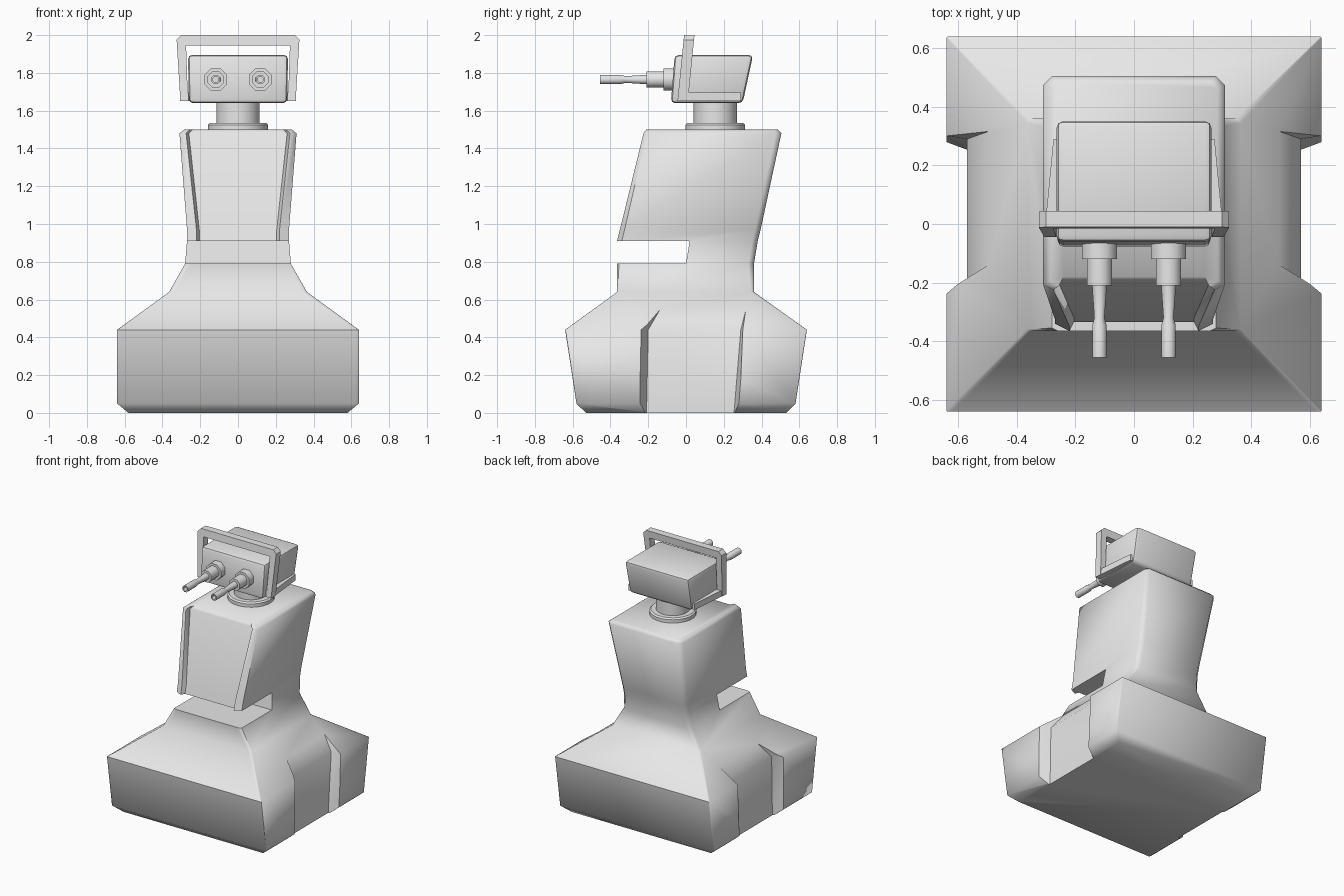
import bpy, bmesh
from math import radians, cos, sin, pi

cube = bpy.data.objects.get("Cube")
if cube:
    bpy.data.objects.remove(cube)

grey = bpy.data.materials.new("light grey")
grey.use_nodes = True
colour = (0.8, 0.8, 0.8, 1)
grey.diffuse_color = colour
grey.node_tree.nodes["Principled BSDF"].inputs["Base Color"].default_value = colour


def loft(name, rings):
    """Join equal closed rings of points into a capped solid."""
    bm = bmesh.new()
    loops = [[bm.verts.new(p) for p in ring] for ring in rings]
    n = len(loops[0])
    for a, b in zip(loops, loops[1:]):
        for i in range(n):
            j = (i + 1) % n
            bm.faces.new((a[i], a[j], b[j], b[i]))
    bm.faces.new(loops[0][::-1])
    bm.faces.new(loops[-1])
    bmesh.ops.recalc_face_normals(bm, faces=bm.faces)
    mesh = bpy.data.meshes.new(name)
    bm.to_mesh(mesh)
    bm.free()
    mesh.materials.append(grey)
    obj = bpy.data.objects.new(name, mesh)
    bpy.context.collection.objects.link(obj)
    return obj


def lathe(name, profile, sides, place):
    """Revolve (radius, height) pairs; place maps local points to the model."""
    turns = [2 * pi * (i + 0.5) / sides for i in range(sides)]
    return loft(name, [[place(r * cos(t), r * sin(t), h) for t in turns] for r, h in profile])


def rect(x0, x1, y0, y1, z):
    return [(x0, y0, z), (x1, y0, z), (x1, y1, z), (x0, y1, z)]


def select(obj):
    bpy.ops.object.select_all(action='DESELECT')
    obj.select_set(True)
    bpy.context.view_layer.objects.active = obj


def shade(obj, angle):
    select(obj)
    bpy.ops.object.shade_smooth_by_angle(angle=radians(angle))


def cut(obj, cutter):
    mod = obj.modifiers.new("cut", 'BOOLEAN')
    mod.operation = 'DIFFERENCE'
    mod.solver = 'EXACT'
    mod.object = cutter
    select(obj)
    bpy.ops.object.modifier_apply(modifier=mod.name)
    bpy.data.objects.remove(cutter)


def section(z, x, front, back, flange, recess, corner):
    """Body outline with chamfered front flanges and a sunken front panel."""
    half = [(x - flange - 0.015, front + recess), (x - flange, front),
            (x, front + flange / 2), (x, back - corner), (x - corner, back)]
    return [(px, py, z) for px, py in half] + [(-px, py, z) for px, py in half[::-1]]


# Body: wide foot, sloping shoulders and leaning column
body = loft("body", [section(*row) for row in (
    (0, .58, -.53, .53, .004, 0, .004),
    (.05, .64, -.58, .58, .004, 0, .004),
    (.44, .64, -.64, .64, .004, 0, .004),
    (.64, .365, -.365, .36, .01, 0, .015),
    (.79, .28, -.365, .36, .02, 0, .03),
    (.91, .27, -.365, .38, .05, .03, .03),
    (.97, .27, -.35, .395, .05, .03, .03),
    (1.48, .31, -.225, .505, .035, .03, .03),
    (1.5, .285, -.21, .485, .03, .03, .02))])

# Slot under the front of the column
cut(body, loft("slot_cutter", [rect(-.5, .5, -.6, 0, .79), rect(-.5, .5, -.6, .02, .91)]))

# Sunken panels in both sides of the foot
for side in (1, -1):
    rows = ((-.05, .57, -.21, .25, -.27, .29),
            (.44, .57, -.2, .29, -.27, .31),
            (.56, .485, -.13, .32, -.22, .33))
    cut(body, loft("side_cutter", [
        [(side * x, a, z), (side * .7, c, z), (side * .7, d, z), (side * x, b, z)]
        for z, x, a, b, c, d in rows]))
shade(body, 58)

# Swivel collar and neck
neck = lathe("neck", ((.16, 1.49), (.16, 1.525), (.15, 1.535), (.115, 1.535), (.115, 1.66)),
             24, lambda u, v, h: (u, v + .155, h))
shade(neck, 35)

# Head: box leaning outward to the back
head = loft("head", [rect(-.26, .26, -.08, .3, 1.64), rect(-.265, .265, -.06, .355, 1.895)])
bevel = head.modifiers.new("soft edges", 'BEVEL')
bevel.width = 0.022
bevel.segments = 2
select(head)
bpy.ops.object.modifier_apply(modifier=bevel.name)
shade(head, 40)

# Guard frame over the head
outer = [(.305, 1.65), (.325, 1.975), (.3, 2.0)]
inner = [(.275, 1.945), (.265, 1.65)]
arch = (outer + [(-x, z) for x, z in outer[::-1]]
        + [(-x, z) for x, z in inner[::-1]] + inner)
loft("guard_frame", [[(x, y + .1 * (z - 1.65), z) for x, z in arch] for y in (-.045, .01)])

# Arms joining the guard to the head, and twin guns
for side, label in ((1, "left"), (-1, "right")):
    loft(label + "_guard_arm", [
        [(side * x, y, z) for x, z in ((a, 1.65), (b, 1.65), (b, 1.695), (a, 1.695))]
        for y, a, b in ((-.04, .262, .307), (.29, .25, .275))])
    gun = lathe(label + "_gun", (
        (.064, .05), (.064, .12), (.046, .12), (.046, .21), (.027, .21), (.019, .32),
        (.026, .345), (.026, .455), (.017, .455), (.017, .39)), 8,
        lambda u, v, h: (side * .118 + u, -h, 1.765 + v))
    shade(gun, 50)
